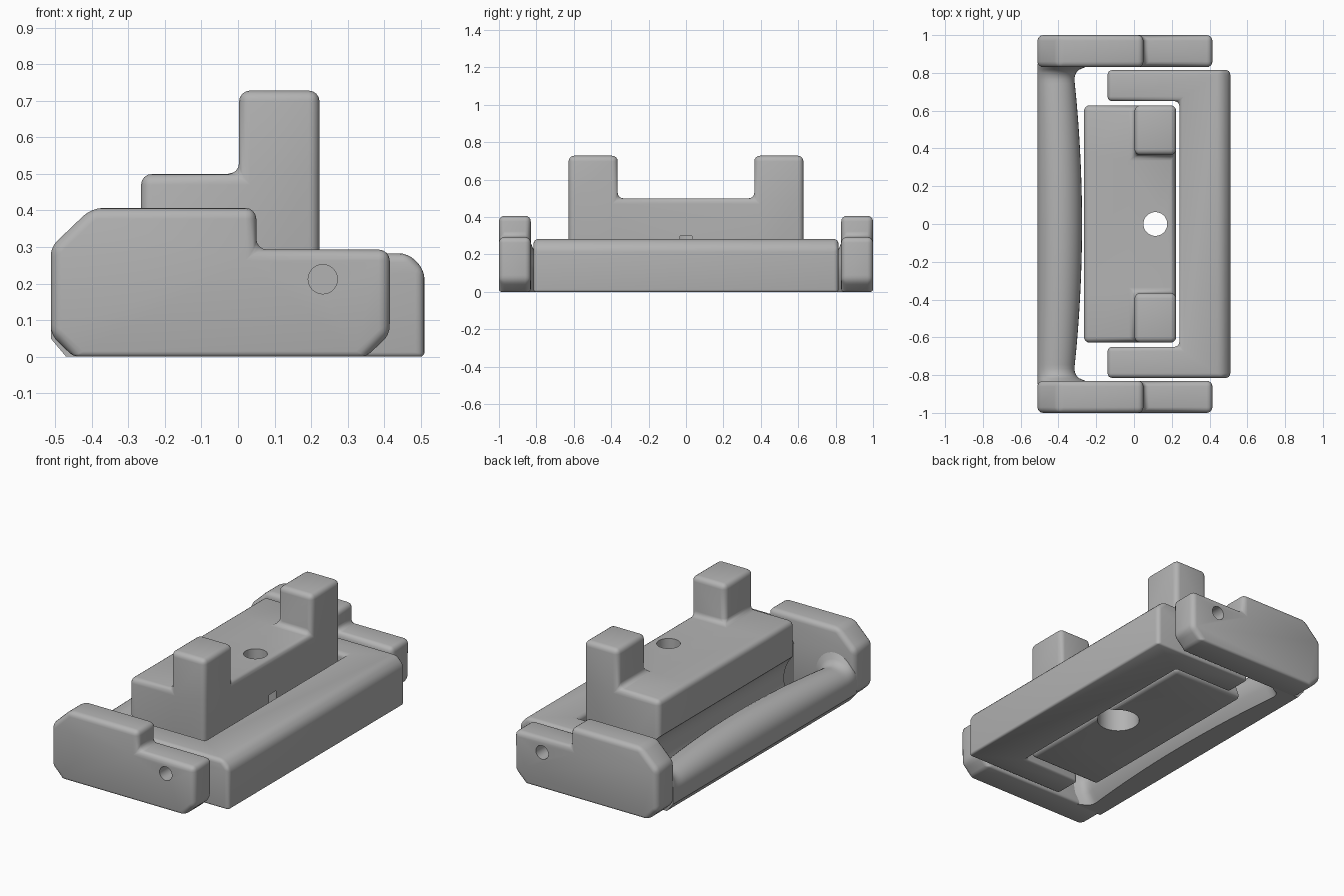
import bpy, bmesh, math
from mathutils import Matrix, Vector

cube = bpy.data.objects.get("Cube")
if cube:
    bpy.data.objects.remove(cube)

grey = bpy.data.materials.new("plain grey")
grey.use_nodes = True
grey.diffuse_color = (0.45, 0.45, 0.45, 1)
grey.node_tree.nodes["Principled BSDF"].inputs["Base Color"].default_value = grey.diffuse_color


def make(name, bm):
    bmesh.ops.recalc_face_normals(bm, faces=bm.faces)
    mesh = bpy.data.meshes.new(name)
    bm.to_mesh(mesh)
    bm.free()
    mesh.materials.append(grey)
    obj = bpy.data.objects.new(name, mesh)
    bpy.context.collection.objects.link(obj)
    return obj


def activate(obj):
    bpy.ops.object.select_all(action='DESELECT')
    obj.select_set(True)
    bpy.context.view_layer.objects.active = obj


def prism(points, shift):
    """Extrude a closed outline of 3D points along a vector."""
    bm = bmesh.new()
    face = bm.faces.new([bm.verts.new(p) for p in points])
    new = bmesh.ops.extrude_face_region(bm, geom=[face], use_keep_orig=True)["geom"]
    bmesh.ops.translate(bm, vec=shift, verts=[v for v in new if isinstance(v, bmesh.types.BMVert)])
    return bm


def round_edges(obj, width=0.03, base=0.5):
    """Round every corner, with a tighter edge along the underside."""
    bm = bmesh.new()
    bm.from_mesh(obj.data)
    layer = bm.edges.layers.float.new("bevel_weight_edge")
    for e in bm.edges:
        if len(e.link_faces) == 2 and e.calc_face_angle() > 0.4:
            e[layer] = base if all(v.co.z < 0.01 for v in e.verts) else 1
    bm.to_mesh(obj.data)
    bm.free()
    mod = obj.modifiers.new("rounding", 'BEVEL')
    mod.width, mod.segments, mod.limit_method = width, 4, 'WEIGHT'
    activate(obj)
    bpy.ops.object.modifier_apply(modifier=mod.name)


def drill(obj, centre, radius, depth, axis):
    """Cut a cylinder out of an object."""
    bm = bmesh.new()
    bmesh.ops.create_cone(bm, cap_ends=True, segments=48, radius1=radius, radius2=radius, depth=depth)
    turn = Vector((0, 0, 1)).rotation_difference(Vector(axis)).to_matrix().to_4x4()
    bmesh.ops.transform(bm, matrix=Matrix.Translation(centre) @ turn, verts=bm.verts)
    cutter = make("cutter", bm)
    cutter.hide_render = True
    mod = obj.modifiers.new("hole", 'BOOLEAN')
    mod.object, mod.operation, mod.solver = cutter, 'DIFFERENCE', 'EXACT'
    activate(obj)
    bpy.ops.object.modifier_apply(modifier=mod.name)
    bpy.data.objects.remove(cutter)


def smooth(obj):
    activate(obj)
    bpy.ops.object.shade_smooth_by_angle(angle=math.radians(35))


# Side arms
arm_outline = [(-.45, 0), (.35, 0), (.415, .06), (.415, .293), (.05, .293),
               (.05, .407), (-.4, .407), (-.512, .3), (-.512, .06)]
for name, side in (("left_arm", 1), ("right_arm", -1)):
    bm = prism([(x, side * .83, z) for x, z in arm_outline], (0, side * .17, 0))
    arm = make(name, bm)
    round_edges(arm)
    drill(arm, (.232, side * .915, .212), .04, .3, (0, 1, 0))
    smooth(arm)

# Grip bar joining the arms, flared where it meets them
bm = bmesh.new()
rings = []
count = 56
for i in range(count + 1):
    y = .85 * math.sin(math.pi * (i / count - .5))
    flare = max(0, abs(y) - .76) / .07
    grow = .075 * (1 - math.sqrt(max(0, 1 - min(flare, 1) ** 2)))
    right = -.275 - .04 * (y / .76) ** 2 + grow
    top = .235 - .03 * (y / .76) ** 2 + grow
    mid, half = (right - .512) / 2, (right + .512) / 2
    section = [(-.47, 0), (-.512, .05)]
    for k in range(17):
        a = math.pi * (1 - k / 16)
        section.append((mid + half * math.cos(a), .12 + (top - .12) * math.sin(a)))
    section += [(right - .012, .06), (right - .05, 0)]
    rings.append([bm.verts.new((x, y, z)) for x, z in section])
for a, b in zip(rings, rings[1:]):
    for k in range(len(a)):
        n = (k + 1) % len(a)
        bm.faces.new((a[k], a[n], b[n], b[k]))
bm.faces.new(rings[0])
bm.faces.new(rings[-1])
smooth(make("grip_bar", bm))

# U-shaped frame with a sloped outer top edge
half_u = [(-.14, .65), (-.14, .815), (.51, .815)]
outline = half_u + [(x, -y) for x, y in reversed(half_u)] + [(.24, -.65), (.24, .65)]
bm = prism([(x, y, 0) for x, y in outline], (0, 0, .283))
rim = [e for e in bm.edges if all(v.co.x > .5 and v.co.z > .2 for v in e.verts)]
bmesh.ops.bevel(bm, geom=rim, offset=.045, segments=1, affect='EDGES')
frame = make("frame", bm)
round_edges(frame, .025)
for side in (1, -1):
    drill(frame, (.232, side * .8, .212), .04, .2, (0, 1, 0))
smooth(frame)

# Centre block with two posts, built from filled cells
xs, ys, zs = (-.265, .003, .223), (-.628, -.365, .365, .628), (.012, .5, .728)
filled = {(i, j, 0) for i in range(2) for j in range(3)} | {(1, 0, 1), (1, 2, 1)}
bm = bmesh.new()
for cell in filled:
    for axis in range(3):
        for step in (0, 1):
            beside = list(cell)
            beside[axis] += 2 * step - 1
            if tuple(beside) in filled:
                continue
            corners = []
            for s, t in ((0, 0), (1, 0), (1, 1), (0, 1)):
                idx = list(cell)
                idx[axis] += step
                idx[(axis + 1) % 3] += s
                idx[(axis + 2) % 3] += t
                corners.append(bm.verts.new((xs[idx[0]], ys[idx[1]], zs[idx[2]])))
            bm.faces.new(corners)
bmesh.ops.remove_doubles(bm, verts=bm.verts, dist=.0001)
block = make("centre_block", bm)
round_edges(block, .03)
# Scooped clearance for the grip, then the stepped screw hole
drill(block, (-.395, 0, .14), .2, 2, (0, 1, 0))
drill(block, (.113, 0, .3), .063, 1, (0, 0, 1))
drill(block, (.113, 0, .1), .115, .4, (0, 0, 1))
smooth(block)
